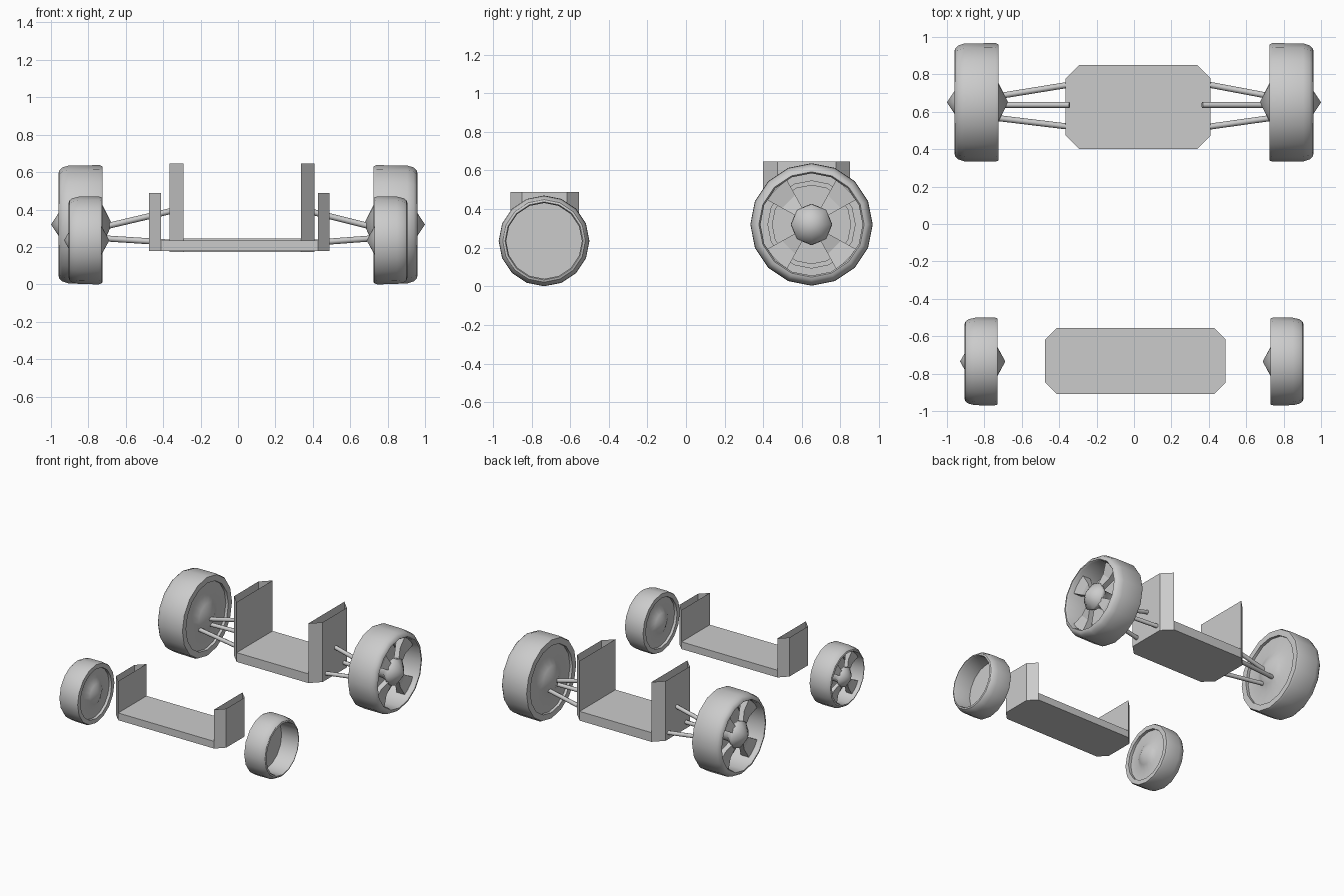
import bpy, bmesh, math
from math import sin, cos, radians, pi
from mathutils import Vector

if "Cube" in bpy.data.objects:
    bpy.data.objects.remove(bpy.data.objects["Cube"])


def finish(name, bm, smooth=None):
    bmesh.ops.remove_doubles(bm, verts=bm.verts, dist=1e-5)
    bmesh.ops.recalc_face_normals(bm, faces=bm.faces)
    me = bpy.data.meshes.new(name)
    bm.to_mesh(me)
    bm.free()
    ob = bpy.data.objects.new(name, me)
    bpy.context.collection.objects.link(ob)
    if smooth:
        bpy.ops.object.select_all(action='DESELECT')
        ob.select_set(True)
        bpy.context.view_layer.objects.active = ob
        bpy.ops.object.shade_smooth_by_angle(angle=radians(smooth))
    return ob


def lathe(name, profile, side, y, z, sides, closed=False, smooth=35):
    """Revolve (x, radius) points about a sideways axle."""
    bm = bmesh.new()
    rings = [[bm.verts.new((side * x, y + r * cos(2 * pi * i / sides), z + r * sin(2 * pi * i / sides)))
              for i in range(sides)] if r > 0 else [bm.verts.new((side * x, y, z))]
             for x, r in profile]
    pairs = list(zip(rings, rings[1:])) + ([(rings[-1], rings[0])] if closed else [])
    for a, b in pairs:
        for i in range(sides):
            j = (i + 1) % sides
            quad = [a[i % len(a)], a[j % len(a)], b[j % len(b)], b[i % len(b)]]
            bm.faces.new(list(dict.fromkeys(quad)))
    return finish(name, bm, smooth)


def wheel(name, side, y, R, z, x0, x1, tip_in, tip_out, spoked):
    # tyre with rounded outer shoulder and hollow barrel
    barrel = R * 0.835
    lathe(name + "_tyre", [(x0, barrel), (x0, R * .98), (x0 + .015, R), (x1 - .055, R * .995),
                           (x1 - .02, R * .96), (x1 - .004, R * .91), (x1, R * .86), (x1 - .012, barrel)],
          side, y, z, 16, True)
    # back plate with shallow cone facing the chassis
    d = x0 + .022
    lathe(name + "_back_plate", [(d + .008, 0), (d + .008, barrel), (d, barrel), (d, R * .5),
                                 (x0, R * .33), (tip_in, 0)], side, y, z, 16)
    if not spoked:
        return
    # pointed hub
    lathe(name + "_hub", [(tip_out, 0), (x1, R * .19), (x1 - R * .1, R * .33), (x1 - R * .17, R * .34),
                          (x1 - R * .3, R * .22), (d, R * .2)], side, y, z, 8, smooth=50)
    # ring seen through the openings
    m = x0 + (x1 - x0) * .35
    lathe(name + "_brake_ring", [(m, R * .64), (m, R * .72), (m - .015, R * .72), (m - .015, R * .64)],
          side, y, z, 16, True)
    # four flared spokes on the diagonals
    bm = bmesh.new()
    for k in range(4):
        mid = radians(45 + 90 * k)
        sec = []
        for r, xf, xb in ((.22, x1 - R * .1, x1 - R * .24), (.55, x1 - R * .17, x1 - R * .3),
                          (.85, x1 - R * .13, x1 - R * .36)):
            h = radians(16)
            sec.append([bm.verts.new((side * x, y + r * R * cos(mid + s * h), z + r * R * sin(mid + s * h)))
                        for x, s in ((xf, -1), (xf, 1), (xb, 1), (xb, -1))])
        for a, b in zip(sec, sec[1:]):
            for i in range(4):
                bm.faces.new((a[i], a[(i + 1) % 4], b[(i + 1) % 4], b[i]))
        bm.faces.new(sec[0])
        bm.faces.new(sec[-1])
    finish(name + "_spokes", bm)


def cradle(name, xl, xr, y0, y1, c, z0, z1, z2):
    """Clipped-corner floor with hollow, open-topped side walls."""
    il, ir = xl + c, xr - c
    outline = [(il, y0), (ir, y0), (xr, y0 + c), (xr, y1 - c), (ir, y1), (il, y1), (xl, y1 - c), (xl, y0 + c)]
    bm = bmesh.new()
    lo, hi = ([bm.verts.new((x, y, z)) for x, y in outline] for z in (z0, z1))
    bm.faces.new(lo)
    bm.faces.new(hi)
    for i in range(8):
        j = (i + 1) % 8
        bm.faces.new((lo[i], lo[j], hi[j], hi[i]))
    finish(name + "_floor", bm)
    for label, ids in (("right", (1, 2, 3, 4)), ("left", (5, 6, 7, 0))):
        bm = bmesh.new()
        lo, hi = ([bm.verts.new((*outline[i], z)) for i in ids] for z in (z1, z2))
        for i in range(4):
            j = (i + 1) % 4
            bm.faces.new((lo[i], lo[j], hi[j], hi[i]))
        bm.faces.new(lo)
        finish(f"{name}_{label}_wall", bm)


def rod(name, a, b, r=.016):
    a, b = Vector(a), Vector(b)
    bm = bmesh.new()
    bmesh.ops.create_cone(bm, cap_ends=True, segments=8, radius1=r, radius2=r, depth=(b - a).length)
    ob = finish(name, bm, 50)
    ob.rotation_euler = (b - a).to_track_quat('Z', 'Y').to_euler()
    ob.location = (a + b) / 2


# chassis cradles
cradle("rear_cradle", -.365, .41, .40, .85, .073, .172, .245, .645)
cradle("front_cradle", -.475, .49, -.91, -.555, .062, .178, .235, .487)

# wheels (front right one has no spokes) and rear suspension rods
for side, label in ((-1, "left"), (1, "right")):
    wheel("rear_wheel_" + label, side, .65, .317, .32, .725, .96, .673, 1.0, True)
    wheel("front_wheel_" + label, side, -.735, .235, .235, .73, .905, .688, .93, side < 0)
    xe = .345 if side < 0 else .40
    xm = .345 if side < 0 else .365
    rod(f"{label}_rear_arm", (side * .735, .682, .247), (side * xe, .745, .222))
    rod(f"{label}_front_arm", (side * .735, .567, .247), (side * xe, .52, .222))
    rod(f"{label}_upper_arm", (side * .735, .637, .303), (side * xm, .637, .395))
